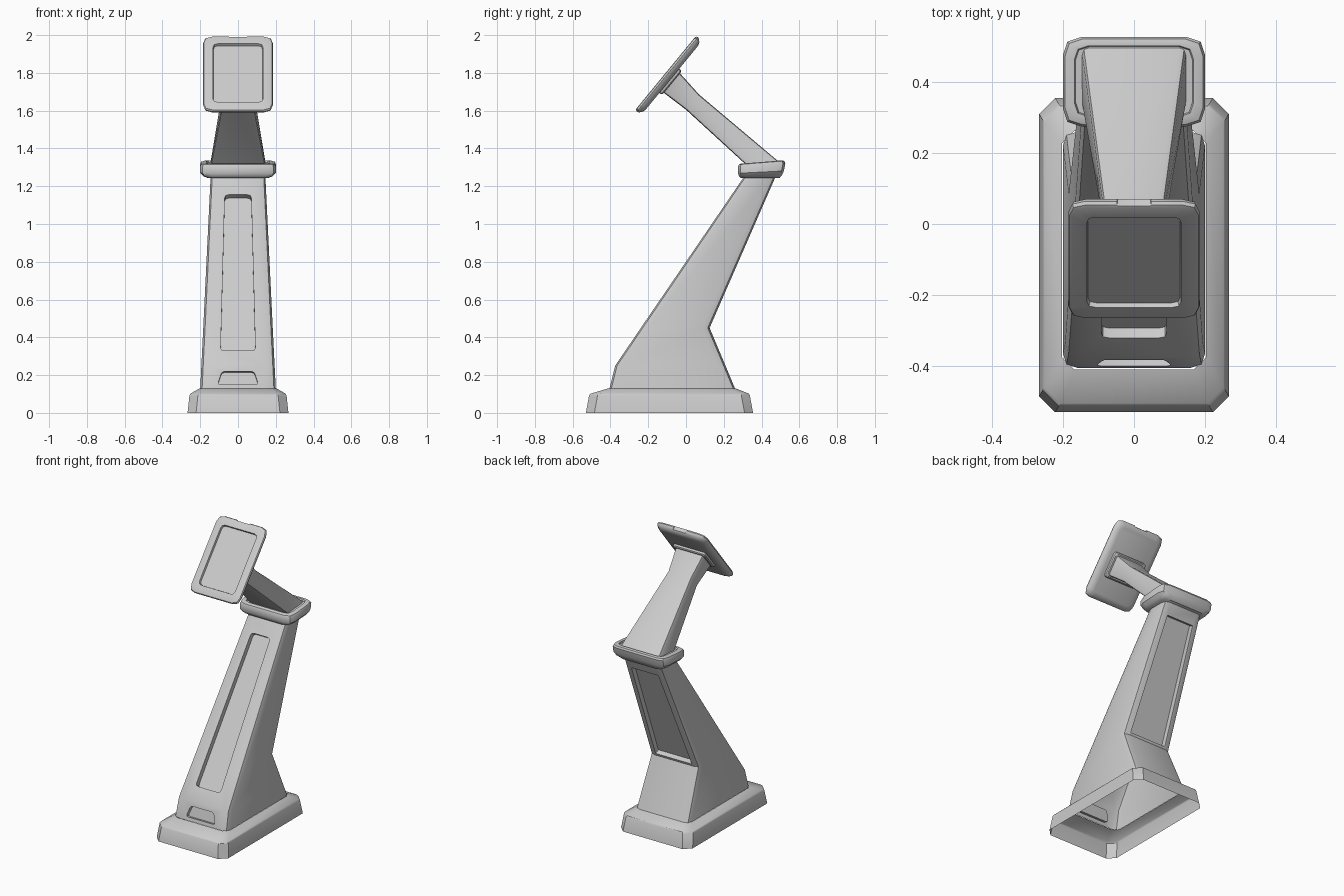
import bpy, bmesh, math
from mathutils import Vector, Matrix

if "Cube" in bpy.data.objects:
    bpy.data.objects.remove(bpy.data.objects["Cube"])


def rounded(corners, c, n=2):
    """Round every corner of a 3D polygon with a small curve of n segments."""
    pts, k = [], len(corners)
    for i, p in enumerate(corners):
        p = Vector(p)
        a = p + (Vector(corners[i - 1]) - p).normalized() * c
        b = p + (Vector(corners[(i + 1) % k]) - p).normalized() * c
        for j in range(n + 1):
            t = j / n
            pts.append(a * (1 - t) ** 2 + p * 2 * t * (1 - t) + b * t * t)
    return pts


def rect(z, hx, y0, y1, c, n=2, tilt=0.0):
    zz = lambda y: z + tilt * (y - 0.4)
    return rounded([(hx, y0, zz(y0)), (hx, y1, zz(y1)),
                    (-hx, y1, zz(y1)), (-hx, y0, zz(y0))], c, n)


def loft(name, rings, start=True, end=True, matrix=None, angle=32):
    bm = bmesh.new()
    loops = [[bm.verts.new(p) for p in r] for r in rings]
    for a, b in zip(loops, loops[1:]):
        for i in range(len(a)):
            j = (i + 1) % len(a)
            bm.faces.new((a[i], a[j], b[j], b[i]))
    if start:
        bm.faces.new(loops[0][::-1])
    if end:
        bm.faces.new(loops[-1])
    bmesh.ops.recalc_face_normals(bm, faces=bm.faces)
    me = bpy.data.meshes.new(name)
    bm.to_mesh(me)
    bm.free()
    if matrix:
        me.transform(matrix)
    ob = bpy.data.objects.new(name, me)
    bpy.context.collection.objects.link(ob)
    smooth(ob, angle)
    return ob


def smooth(ob, angle=32):
    bpy.ops.object.select_all(action='DESELECT')
    ob.select_set(True)
    bpy.context.view_layer.objects.active = ob
    bpy.ops.object.shade_smooth_by_angle(angle=math.radians(angle))


def cut(ob, cutter):
    mod = ob.modifiers.new("cut", 'BOOLEAN')
    mod.operation, mod.solver, mod.object = 'DIFFERENCE', 'EXACT', cutter
    bpy.context.view_layer.objects.active = ob
    bpy.ops.object.modifier_apply(modifier=mod.name)
    bpy.data.objects.remove(cutter)


def recess(ob, low, w0, high, w1, side, depth, c):
    """Sink a tapered panel into a sloping face; low/high are (y, z) on it."""
    d = Vector((0, high[0] - low[0], high[1] - low[1])).normalized()
    nrm = Vector((0, d.z, -d.y)) * side
    outline = rounded([(w0, *low), (w1, *high), (-w1, *high), (-w0, *low)], c)
    cut(ob, loft("recess_cutter", [[p + nrm * 0.03 for p in outline],
                                   [p - nrm * depth for p in outline]]))


# Plinth: hollow skirt, open underneath
loft("base", [rect(0, .267, -.53, .355, .045, 1),
              rect(.093, .257, -.513, .338, .045, 1),
              rect(.102, .252, -.505, .332, .045, 1),
              rect(.13, .203, -.41, .262, .035, 1)], False, False)

# Leaning column with sunken panels, hollow below
column = loft("column", [rect(.128, .2, -.405, .26, .04),
                         rect(.25, .194, -.375, .209, .04),
                         rect(.45, .184, -.239, .125, .04),
                         rect(1.25, .145, .307, .474, .035)])
recess(column, (-.320, .33), .092, (.242, 1.155), .07, -1, .033, .02)
recess(column, (-.40, .15), .108, (-.3825, .22), .085, -1, .025, .015)
recess(column, (.132, .465), .135, (.439, 1.17), .10, 1, .033, .006)
bm = bmesh.new()
bm.from_mesh(column.data)
bmesh.ops.delete(bm, geom=[f for f in bm.faces if all(v.co.z < .13 for v in f.verts)],
                 context='FACES')
bm.to_mesh(column.data)
bm.free()
smooth(column)

# Rounded collar on top of the column
loft("collar", [rect(1.243, .16, .29, .495, .04),
                rect(1.255, .183, .281, .508, .045, tilt=.03),
                rect(1.275, .2, .275, .518, .05, tilt=.05),
                rect(1.312, .2, .275, .526, .05, tilt=.08),
                rect(1.324, .195, .28, .521, .05, tilt=.08),
                rect(1.328, .183, .29, .51, .045, tilt=.08),
                rect(1.328, .168, .302, .502, .04, tilt=.08),
                rect(1.318, .165, .305, .50, .04, tilt=.08)])


# Neck reaching forward to the screen
def neck_ring(hw, front, back, c):
    return rounded([(hw, *front), (hw, *back), (-hw, *back), (-hw, *front)], c)


loft("neck", [neck_ring(.146, (.322, 1.31), (.497, 1.325), .02),
              neck_ring(.088, (0, 1.605), (.07, 1.685), .018),
              neck_ring(.105, (-.125, 1.70), (-.04, 1.807), .018)])

# Tilted screen: rounded back, bezel and sunken display
tilt = Matrix.Translation((0, -.108, 1.80)) @ Matrix.Rotation(math.radians(50.6), 4, 'X')


def slab(z, inset, c):
    return rect(z, .185 - inset, inset - .255, .255 - inset, c)


screen = loft("screen", [slab(-.042, .035, .03), slab(-.036, .018, .04),
                         slab(-.024, .004, .045), slab(-.012, 0, .045),
                         slab(-.003, .004, .045), slab(0, .012, .042),
                         rect(0, .133, -.2, .2, .025),
                         rect(-.014, .13, -.197, .197, .025)], matrix=tilt)
# Shallow notch in the top edge
cut(screen, loft("notch_cutter", [rect(-.06, .045, .248, .28, .004),
                                  rect(.02, .05, .248, .28, .004)], matrix=tilt))
smooth(screen)

# Mounting plate behind the screen
loft("mount_plate", [rect(-.038, .125, -.105, .065, .02),
                     rect(-.054, .122, -.102, .062, .02),
                     rect(-.06, .115, -.095, .055, .018)], matrix=tilt)
